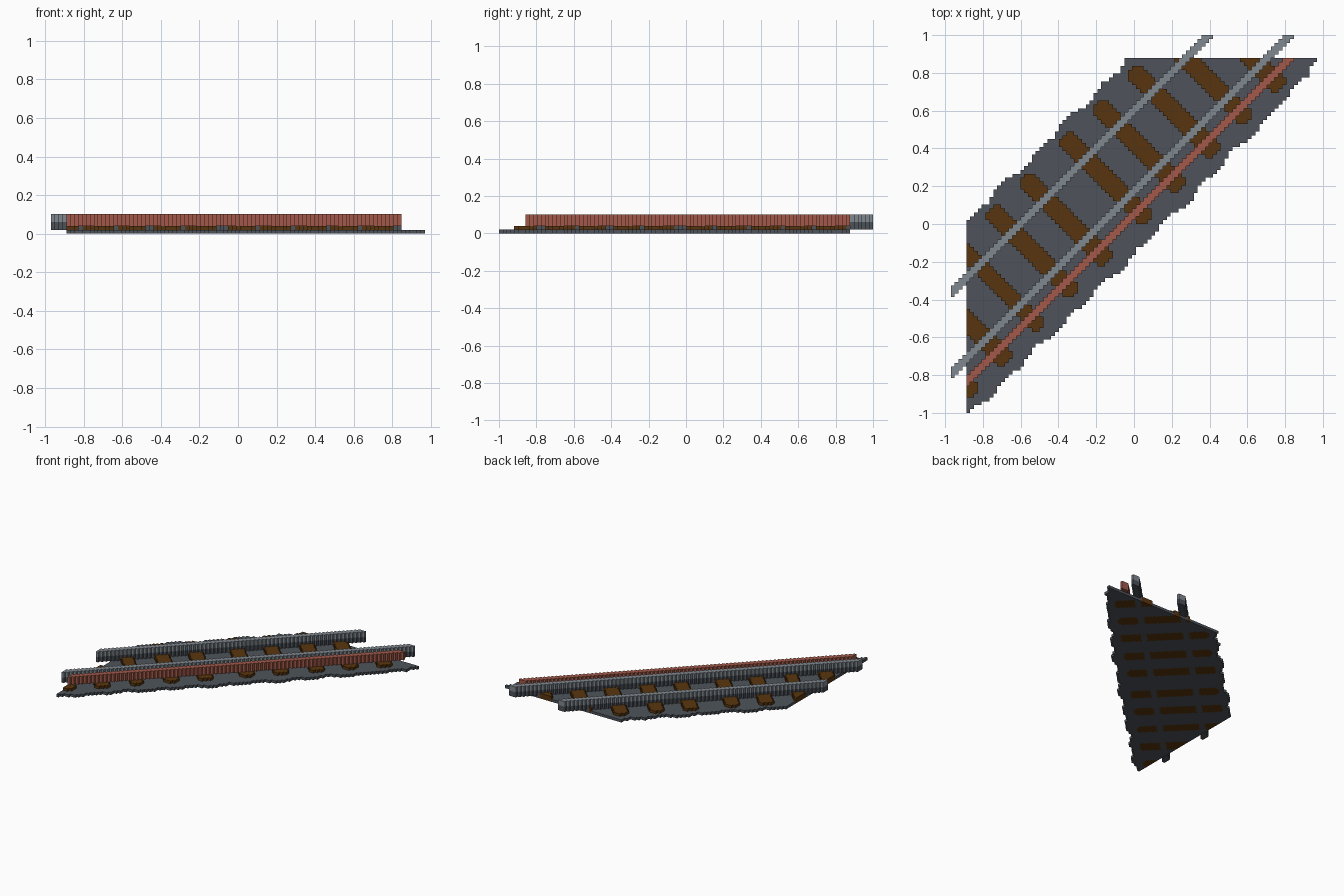
import bpy, bmesh, math

V = 2 / 98                 # block size
NX, NY = 95, 98            # grid extent
X0, Y0 = -NX * V / 2, -1.0

if "Cube" in bpy.data.objects:
    bpy.data.objects.remove(bpy.data.objects["Cube"])


def srgb(*rgb):
    lin = [(c / 255 / 12.92) if c < 11 else ((c / 255 + 0.055) / 1.055) ** 2.4 for c in rgb]
    return (*lin, 1.0)


def material(name, colour):
    m = bpy.data.materials.new(name)
    m.use_nodes = True
    m.diffuse_color = colour
    b = m.node_tree.nodes["Principled BSDF"]
    b.inputs["Base Color"].default_value = colour
    b.inputs["Roughness"].default_value = 0.9
    return m


GRAVEL = material("gravel grey", srgb(78, 84, 91))
STEEL = material("steel grey", srgb(127, 135, 142))
WEB = material("dark steel", srgb(76, 82, 89))
WOOD = material("sleeper brown", srgb(89, 53, 14))
RED = material("rust red", srgb(162, 90, 74))

# Track runs diagonally: d = j - i is across it, s = i + j is along it
RAILS = {"left_rail": 31, "right_rail": 10}
POWER_RAIL = 4
SLEEPERS = [10, 27, 44.5, 62, 79, 100, 117, 135, 152, 169]

grid = {}                  # (i, j, k) -> part name


def near_sleeper(s):
    return min(abs(s - c) for c in SLEEPERS)


def under_rail(d):
    return any(abs(d - c) <= 1 for c in RAILS.values())


def in_sleeper(d, s):
    # ends are slightly rounded
    half = 3 if -1 < d < 42 else 2
    return -1 <= d <= 42 and near_sleeper(s) <= half


for i in range(NX):
    for j in range(NY):
        d, s = j - i, i + j
        on_bed = i >= 4 and j <= 91

        # Gravel bed with ragged edges, and sleepers set into it
        if on_bed:
            ripple = math.sin(s * 0.37) + 0.6 * math.sin(s * 0.19 + 1)
            low = round(-4.6 - 1.2 * math.sin(math.pi * s / 185) + 0.8 * ripple)
            high = round(45 + 0.9 * ripple)
            if s < 8:
                low = -4
            if s > 180:
                low = -3
            wood = in_sleeper(d, s)
            if low <= d <= high:
                grid[i, j, 0] = "sleepers" if wood and not under_rail(d) else "gravel_bed"
            if wood:
                grid[i, j, 1] = "sleepers"

            # Red power rail resting on the sleepers
            if abs(d - POWER_RAIL) <= 1:
                for k in (2, 3, 4):
                    grid[i, j, k] = "power_rail"

        # Running rails: dark web below, light head above
        for name, c in RAILS.items():
            if abs(d - c) <= 1:
                for k in range(1, 5):
                    grid[i, j, k] = name + ("_web" if k < 3 else "_head")

# Outward face corners for each of the six directions
SIDES = {
    (1, 0, 0): ((1, 0, 0), (1, 1, 0), (1, 1, 1), (1, 0, 1)),
    (-1, 0, 0): ((0, 0, 0), (0, 0, 1), (0, 1, 1), (0, 1, 0)),
    (0, 1, 0): ((0, 1, 0), (0, 1, 1), (1, 1, 1), (1, 1, 0)),
    (0, -1, 0): ((0, 0, 0), (1, 0, 0), (1, 0, 1), (0, 0, 1)),
    (0, 0, 1): ((0, 0, 1), (1, 0, 1), (1, 1, 1), (0, 1, 1)),
    (0, 0, -1): ((0, 0, 0), (0, 1, 0), (1, 1, 0), (1, 0, 0)),
}


def build(name, mat):
    """Make the exposed block faces of one part."""
    bm = bmesh.new()
    verts = {}

    def vert(p):
        if p not in verts:
            verts[p] = bm.verts.new((X0 + p[0] * V, Y0 + p[1] * V, p[2] * V))
        return verts[p]

    for (i, j, k), part in grid.items():
        if part != name:
            continue
        for (a, b, c), corners in SIDES.items():
            if (i + a, j + b, k + c) not in grid:
                bm.faces.new([vert((i + x, j + y, k + z)) for x, y, z in corners])
    mesh = bpy.data.meshes.new(name)
    bm.to_mesh(mesh)
    bm.free()
    mesh.materials.append(mat)
    bpy.context.collection.objects.link(bpy.data.objects.new(name, mesh))


build("gravel_bed", GRAVEL)
build("sleepers", WOOD)
build("power_rail", RED)
for rail in RAILS:
    build(rail + "_web", WEB)
    build(rail + "_head", STEEL)
